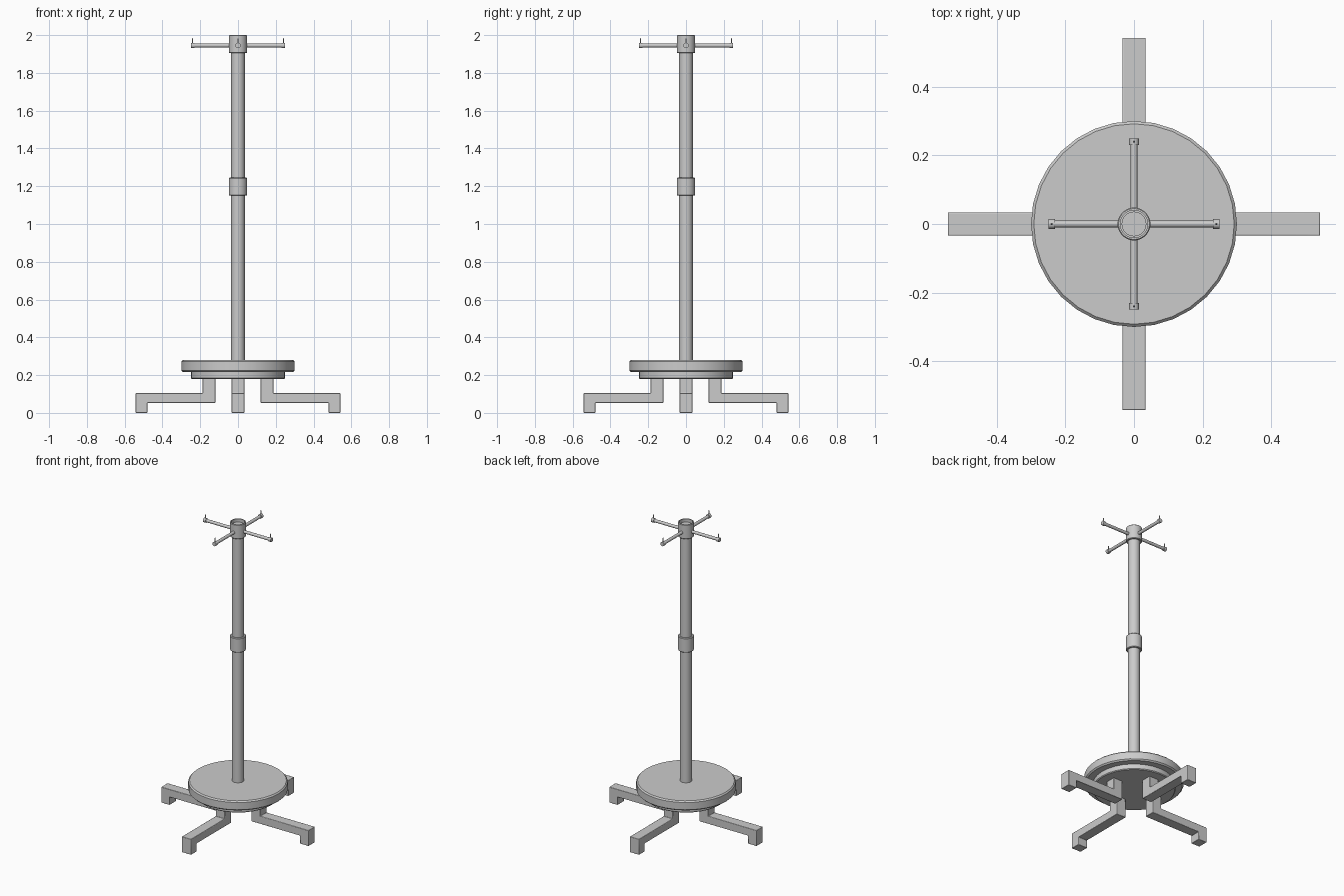
import bpy, bmesh, math
from mathutils import Matrix

if "Cube" in bpy.data.objects:
    bpy.data.objects.remove(bpy.data.objects["Cube"])


def make_object(name, bm, bevel=0.0, smooth=True):
    bmesh.ops.recalc_face_normals(bm, faces=bm.faces)
    me = bpy.data.meshes.new(name)
    bm.to_mesh(me)
    bm.free()
    ob = bpy.data.objects.new(name, me)
    bpy.context.collection.objects.link(ob)
    if bevel:
        mod = ob.modifiers.new("bevel", 'BEVEL')
        mod.width = bevel
        mod.segments = 2
    if smooth:
        bpy.ops.object.select_all(action='DESELECT')
        ob.select_set(True)
        bpy.context.view_layer.objects.active = ob
        bpy.ops.object.shade_smooth_by_angle(angle=math.radians(35))
    return ob


def lathe(name, profile, steps=32, closed=False, matrix=Matrix()):
    """Revolve (radius, z) points around z."""
    bm = bmesh.new()
    verts = [bm.verts.new((r, 0, z)) for r, z in profile]
    pairs = list(zip(verts, verts[1:]))
    if closed:
        pairs.append((verts[-1], verts[0]))
    edges = [bm.edges.new(p) for p in pairs]
    bmesh.ops.spin(bm, geom=verts + edges, axis=(0, 0, 1), cent=(0, 0, 0),
                   angle=math.tau, steps=steps)
    bmesh.ops.remove_doubles(bm, verts=bm.verts, dist=1e-5)
    bm.transform(matrix)
    return make_object(name, bm)


def tube(name, inner, outer, z0, z1):
    b = 0.003
    return lathe(name, [(inner, z0), (outer - b, z0), (outer, z0 + b),
                        (outer, z1 - b), (outer - b, z1), (inner, z1)], closed=True)


# Round two-tier base
lathe("base_lower_disc", [(0, 0.18), (0.245, 0.18), (0.25, 0.185), (0.25, 0.22), (0, 0.22)])
lathe("base_upper_disc", [(0, 0.216), (0.292, 0.216), (0.3, 0.224),
                          (0.3, 0.272), (0.292, 0.28), (0, 0.28)])

# Pole with joint collar and top collar
lathe("pole", [(0, 0.27), (0.036, 0.27), (0.036, 1.98), (0, 1.98)])
tube("joint_collar", 0.035, 0.048, 1.15, 1.245)
tube("top_collar", 0.04, 0.048, 1.905, 2.0)
lathe("top_collar_underside", [(0.034, 1.905), (0.041, 1.905), (0.041, 1.91), (0.034, 1.91)],
      closed=True)

# Four stepped legs and four hanging arms
LEG = [(0.12, 0.053), (0.48, 0.053), (0.48, 0.0), (0.542, 0.0),
       (0.542, 0.104), (0.187, 0.104), (0.187, 0.182), (0.12, 0.182)]
for i, side in enumerate(("right", "back", "left", "front")):
    turn = Matrix.Rotation(i * math.pi / 2, 4, 'Z')

    bm = bmesh.new()
    face = bm.faces.new([bm.verts.new((x, -0.034, z)) for x, z in LEG])
    ext = bmesh.ops.extrude_face_region(bm, geom=[face])["geom"]
    moved = [v for v in ext if isinstance(v, bmesh.types.BMVert)]
    bmesh.ops.translate(bm, verts=moved, vec=(0, 0.068, 0))
    bm.transform(turn)
    make_object(side + "_leg", bm, bevel=0.003)

    # Arm rod with thicker tip, lying along x
    along = turn @ Matrix.Translation((0, 0, 1.945)) @ Matrix.Rotation(math.pi / 2, 4, 'Y')
    lathe(side + "_arm", [(0, 0.042), (0.01, 0.042), (0.01, 0.23), (0.014, 0.23),
                          (0.014, 0.249), (0, 0.249)], steps=16, matrix=along)
    # Upright pin at the tip
    lathe(side + "_arm_pin", [(0, 1.95), (0.003, 1.95), (0.003, 1.981), (0, 1.985)],
          steps=8, matrix=turn @ Matrix.Translation((0.24, 0, 0)))
